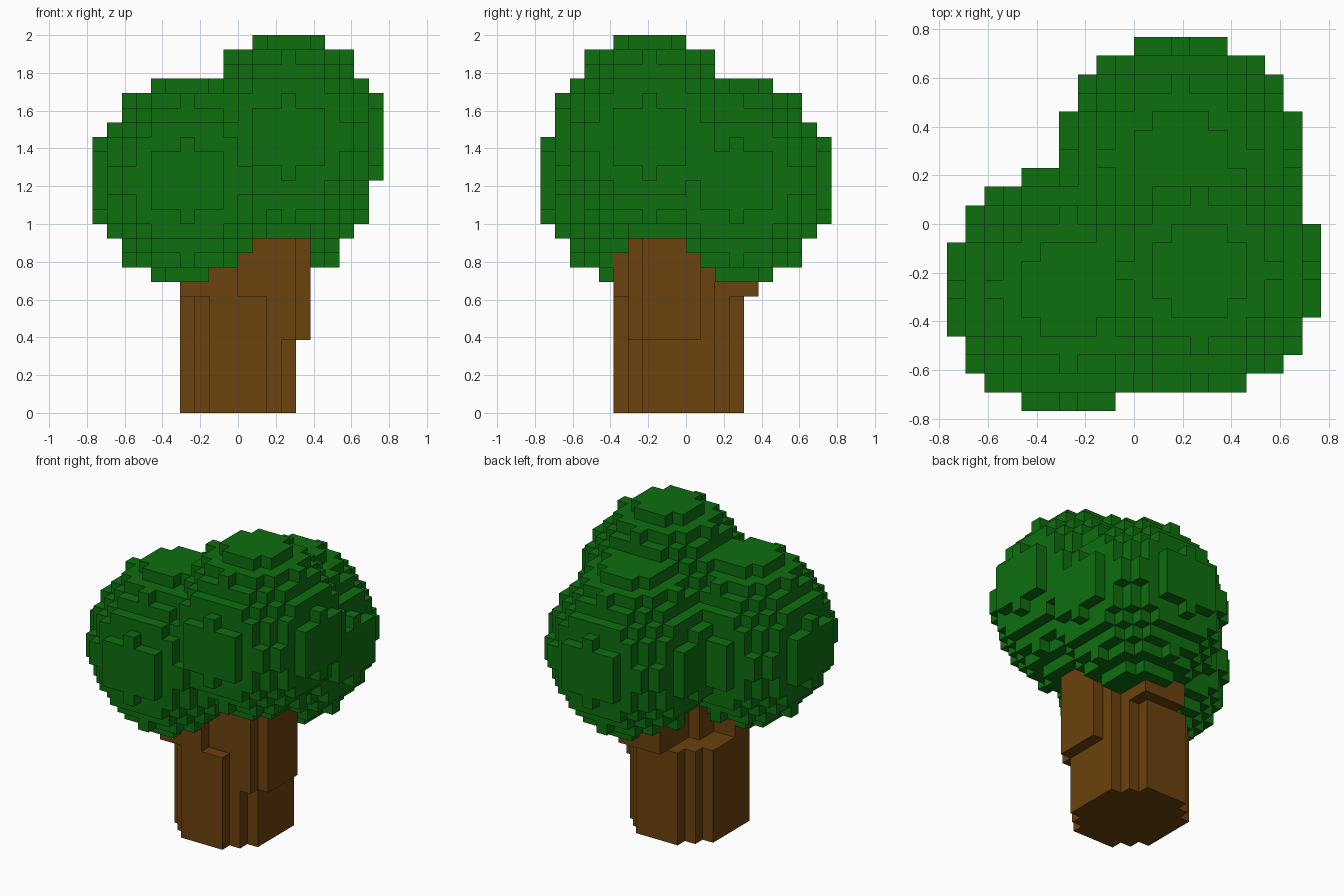
import bpy, bmesh
from mathutils import Vector

if "Cube" in bpy.data.objects:
    bpy.data.objects.remove(bpy.data.objects["Cube"])

S = 1 / 13  # size of one block
DIRS = [Vector(d) for d in ((1,0,0), (-1,0,0), (0,1,0), (0,-1,0), (0,0,1), (0,0,-1))]


def ellipsoid(cx, cy, cz, rx, ry, rz):
    """Blocks whose centres lie inside an ellipsoid."""
    return {(x, y, z) for x in range(-12, 12) for y in range(-12, 12) for z in range(0, 28)
            if ((x + .5 - cx) / rx) ** 2 + ((y + .5 - cy) / ry) ** 2 + ((z + .5 - cz) / rz) ** 2 <= 1}


def column(cx, cy, rx, ry, z0, z1):
    """Blocks inside an upright elliptical column."""
    return {(x, y, z) for x in range(-8, 8) for y in range(-8, 8) for z in range(z0, z1)
            if ((x + .5 - cx) / rx) ** 2 + ((y + .5 - cy) / ry) ** 2 <= 1}


def material(name, rgb):
    m = bpy.data.materials.new(name)
    m.diffuse_color = (*rgb, 1)
    m.use_nodes = True
    m.node_tree.nodes["Principled BSDF"].inputs["Base Color"].default_value = m.diffuse_color
    return m


def build(name, cells, solid, mat):
    """Mesh of the exposed faces of a set of blocks."""
    bm = bmesh.new()
    for c in sorted(cells):
        mid = Vector(c) + Vector((.5, .5, .5))
        for d in DIRS:
            if tuple(int(a + b) for a, b in zip(c, d)) in solid:
                continue
            u = Vector((d.y, d.z, d.x))
            v = d.cross(u)
            f = mid + d / 2
            bm.faces.new([bm.verts.new((f + (u * a + v * b) / 2) * S)
                          for a, b in ((-1, -1), (1, -1), (1, 1), (-1, 1))])
    bmesh.ops.remove_doubles(bm, verts=bm.verts, dist=1e-4)
    me = bpy.data.meshes.new(name)
    bm.to_mesh(me)
    bm.free()
    me.materials.append(mat)
    bpy.context.collection.objects.link(bpy.data.objects.new(name, me))


# trunk: stout base, one thick limb and two thin ones
wood = column(0, -.5, 4, 4.5, 0, 8)
wood |= column(1.5, -1, 3.6, 3.2, 5, 14)
wood |= column(-2, -3, 2.2, 2.2, 8, 12)
wood |= column(1, 3, 2.2, 2.2, 8, 12)

# crown: three overlapping rounded clumps
leaves = set()
for cx, cy, cz in ((3.5, -2.5, 19), (-3.5, -3.5, 16), (2.5, 3.5, 16)):
    leaves |= ellipsoid(cx, cy, cz, 6.5, 6.5, 7)
leaves -= wood

solid = wood | leaves
build("trunk", wood, solid, material("bark brown", (.147, .054, .0044)))
build("crown", leaves, solid, material("leaf green", (.0044, .156, .0048)))
